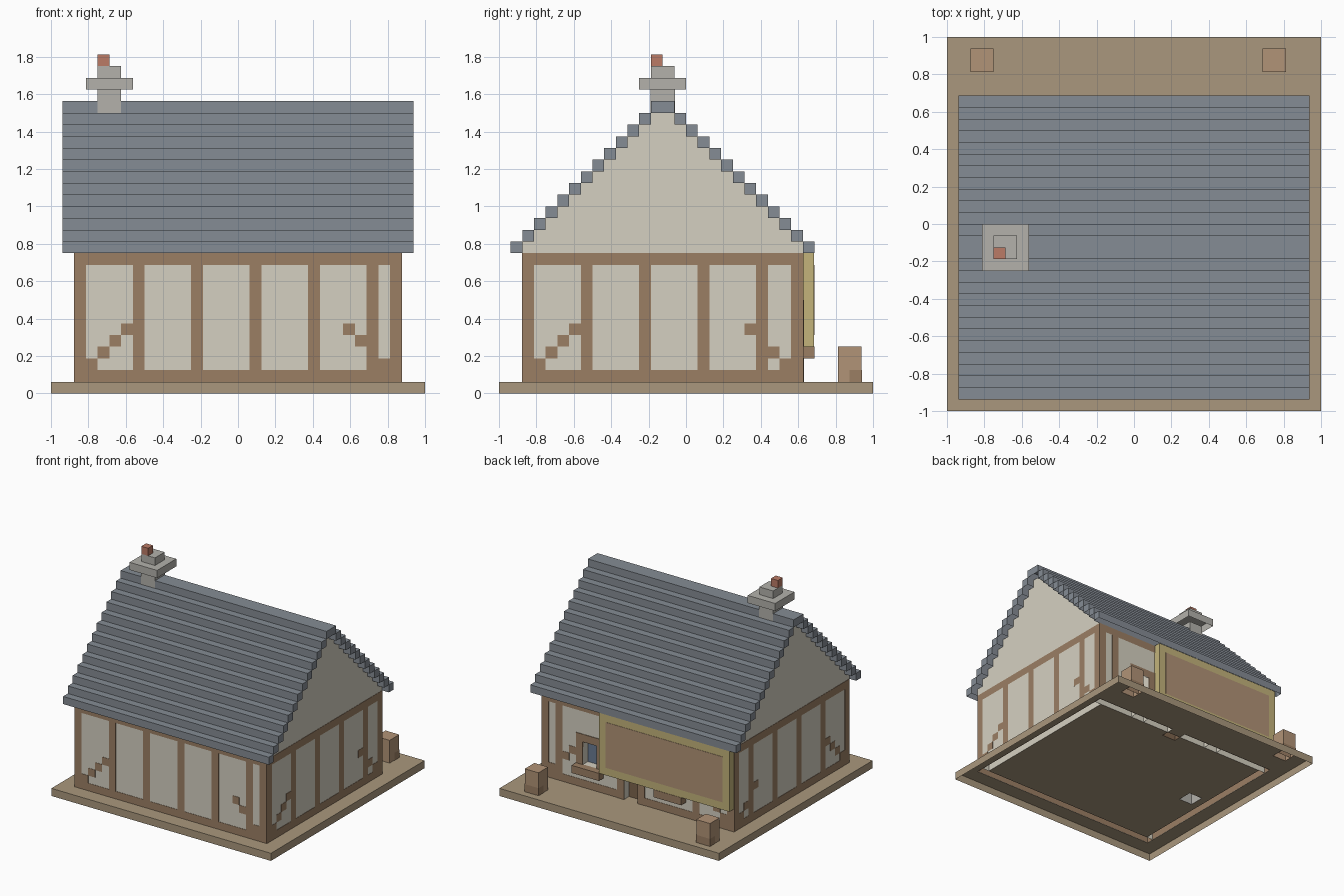
import bpy, bmesh
from mathutils import Matrix, Vector

if "Cube" in bpy.data.objects:
    bpy.data.objects.remove(bpy.data.objects["Cube"])

V = 1 / 16      # one voxel
E = 0.04        # tiny relief so flush colour patches do not overlap


def material(name, r, g, b):
    m = bpy.data.materials.new(name)
    m.diffuse_color = [(c / 255) ** 2.2 for c in (r, g, b)] + [1]
    m.use_nodes = True
    m.node_tree.nodes["Principled BSDF"].inputs["Base Color"].default_value = m.diffuse_color
    return m


WOOD = material("timber", 154, 126, 100)
DARK = material("dark_wood", 124, 100, 78)
PLASTER = material("plaster", 212, 207, 192)
SLATE = material("slate", 132, 139, 147)
EARTH = material("earth", 168, 150, 124)
STONE = material("stone", 178, 176, 170)
BRICK = material("brick", 186, 122, 102)
GOLD = material("gilded_frame", 194, 178, 122)
BOARD = material("sign_board", 176, 146, 118)
GLASS = material("glass", 105, 122, 145)


def link(name, mat, bm):
    me = bpy.data.meshes.new(name)
    bm.to_mesh(me)
    bm.free()
    me.materials.append(mat)
    bpy.context.collection.objects.link(bpy.data.objects.new(name, me))


def part(name, mat, boxes, keep=lambda n: n.z > -.5):
    """Boxes (x0, x1, y0, y1, z0, z1) in voxels; by default open underneath."""
    bm = bmesh.new()
    for b in boxes:
        lo, hi = Vector(b[0::2]) * V, Vector(b[1::2]) * V
        mtx = Matrix.Translation((lo + hi) / 2) @ Matrix.Diagonal((*(hi - lo), 1))
        bmesh.ops.create_cube(bm, size=1, matrix=mtx)
    bm.normal_update()
    bmesh.ops.delete(bm, geom=[f for f in bm.faces if not keep(f.normal)], context='FACES')
    link(name, mat, bm)


def sides(n):
    return abs(n.z) < .5


# Ground: a skirt and a top skin, open below and under walls, chimney and crates
part("ground_skirt", EARTH, [(-16, 16, -16, 16, 0, 1)], sides)
tiles = [(-16, 16, -16, -14), (-16, -14, -14, 10), (14, 16, -14, 10),
         (-16, 16, 10, 13), (-16, 16, 15, 16), (-16, -14, 13, 15),
         (-12, 11, 13, 15), (13, 16, 13, 15), (0, 2, 9, 10),
         (-13, 13, -13, -3), (-13, 13, -1, 8), (-13, -12, -3, -1),
         (-10, 13, -3, -1), (-13, 0, 8, 9), (2, 13, 8, 9)]
part("ground_top", EARTH, [(*t, 0, 1) for t in tiles], lambda n: n.z > .5)

# Hollow plaster walls; the rear one leaves openings for windows and door
walls = [(-14, 14, -14, -13, 1, 12), (-14, -13, -13, 9, 1, 12), (13, 14, -13, 9, 1, 12)]
walls += [(a, b, 9, 10, 1, 12) for a, b in ((-14, -6), (-4, 0), (2, 6), (8, 14))]
walls += [(a, a + 2, 9, 10, 7, 12) for a in (-6, 0, 6)]
walls += [(a, a + 2, 9, 10, 1, 4) for a in (-6, 6)]
part("plaster_walls", PLASTER, walls)

# Gable ends: stepped skins symmetric about y = -2, inner and outer
half = [p for k in range(12) for p in ((12 - k, 12 + k), (12 - k, 13 + k))]
outline = [(-2 + d, z) for d, z in half] + [(-2 - d, z) for d, z in reversed(half)]
for label, x0, x1 in (("left", -14, -13), ("right", 14, 13)):
    bm = bmesh.new()
    for x in (x0, x1):
        f = bm.faces.new([bm.verts.new((x * V, y * V, z * V)) for y, z in outline])
        if x in (-14, 13):
            f.normal_flip()
    link(label + "_gable", PLASTER, bm)

# Stepped roof courses
courses = [(-15, 15, -3, -1, 24, 25)]
for k in range(12):
    courses += [(-15, 15, -15 + k, -14 + k, 12 + k, 13 + k),
                (-15, 15, 10 - k, 11 - k, 12 + k, 13 + k)]
part("roof_courses", SLATE, courses)


def timbering(posts, lo, hi, rails):
    """2D rectangles (u0, u1, z0, z1): posts, rails and stepped corner braces."""
    rects = [(p, p + 1, 2, 11) for p in posts]
    rects += [(a, b, 1, 2) for a, b in rails] + [(lo, hi, 11, 12)]
    for i in range(4):
        rects += [(lo + 1 + i, lo + 2 + i, 2 + i, 3 + i),
                  (hi - 2 - i, hi - 1 - i, 2 + i, 3 + i)]
    return rects


front = timbering((-14, -9, -4, 1, 6, 11, 13), -14, 14, [(-14, 14)])
side = timbering((-14, -9, -4, 1, 6, 9), -14, 10, [(-14, 10)])
back = timbering((-14, -9, 11, 13), -14, 14, [(-14, 0), (2, 14)])
part("front_timbers", WOOD, [(a, b, -14 - E, -14 + E, c, d) for a, b, c, d in front])
part("right_timbers", WOOD, [(14 - E, 14 + E, a, b, c, d) for a, b, c, d in side])
part("left_timbers", WOOD, [(-14 - E, -14 + E, a, b, c, d) for a, b, c, d in side])
part("back_timbers", WOOD, [(a, b, 10 - E, 10 + E, c, d) for a, b, c, d in back])

# Rear windows: flush frame, recessed pane, projecting sill
F = 10 + 2 * E
for label, x in (("left", 5), ("right", -7)):
    part(label + "_window_frame", WOOD, [(x, x + 1, 10 - E, F, 4, 8),
                                         (x + 3, x + 4, 10 - E, F, 4, 8),
                                         (x + 1, x + 3, 10 - E, F, 7, 8)])
    part(label + "_window_pane", GLASS, [(x + 1, x + 3, 8, 9, 4, 7)])
    part(label + "_window_sill", WOOD, [(x, x + 4, 10, 11, 3, 4)])

# Rear door, set back one voxel
part("door_frame", WOOD, [(-1, 0, 10 - E, F, 1, 8), (2, 3, 10 - E, F, 1, 8),
                          (0, 2, 10 - E, F, 7, 8)])
part("door", DARK, [(0, 2, 8, 9, 1, 7)])

# Big rear sign board, left blank
part("sign_frame", GOLD, [(-14, 5, 10, 11 - E, 4, 12)])
part("sign_panel", BOARD, [(-13, 4, 11 - 2 * E, 11, 5, 11)])

# Chimney: an open flue from the floor up through the ridge
part("chimney_stack", STONE, [(-12, -10, -3 - E, -1 + E, 1, 26)], sides)
part("chimney_cap", STONE, [(-13, -9, -4, 0, 26, 27), (-12, -10, -3, -1, 27, 28)])
part("chimney_pot", BRICK, [(-12, -11, -3, -2, 28, 29)])

# Crates in the yard, with a lid and a darker corner patch
for label, x in (("left", -14), ("right", 11)):
    part(label + "_crate", BOARD, [(x, x + 2, 13, 15, 1, 3)], sides)
    part(label + "_crate_lid", BOARD, [(x, x + 2, 13, 15, 3, 4)])
    part(label + "_crate_patch", WOOD, [(x - E, x + 2 + E, 14, 15 + E, 1, 2)], sides)
